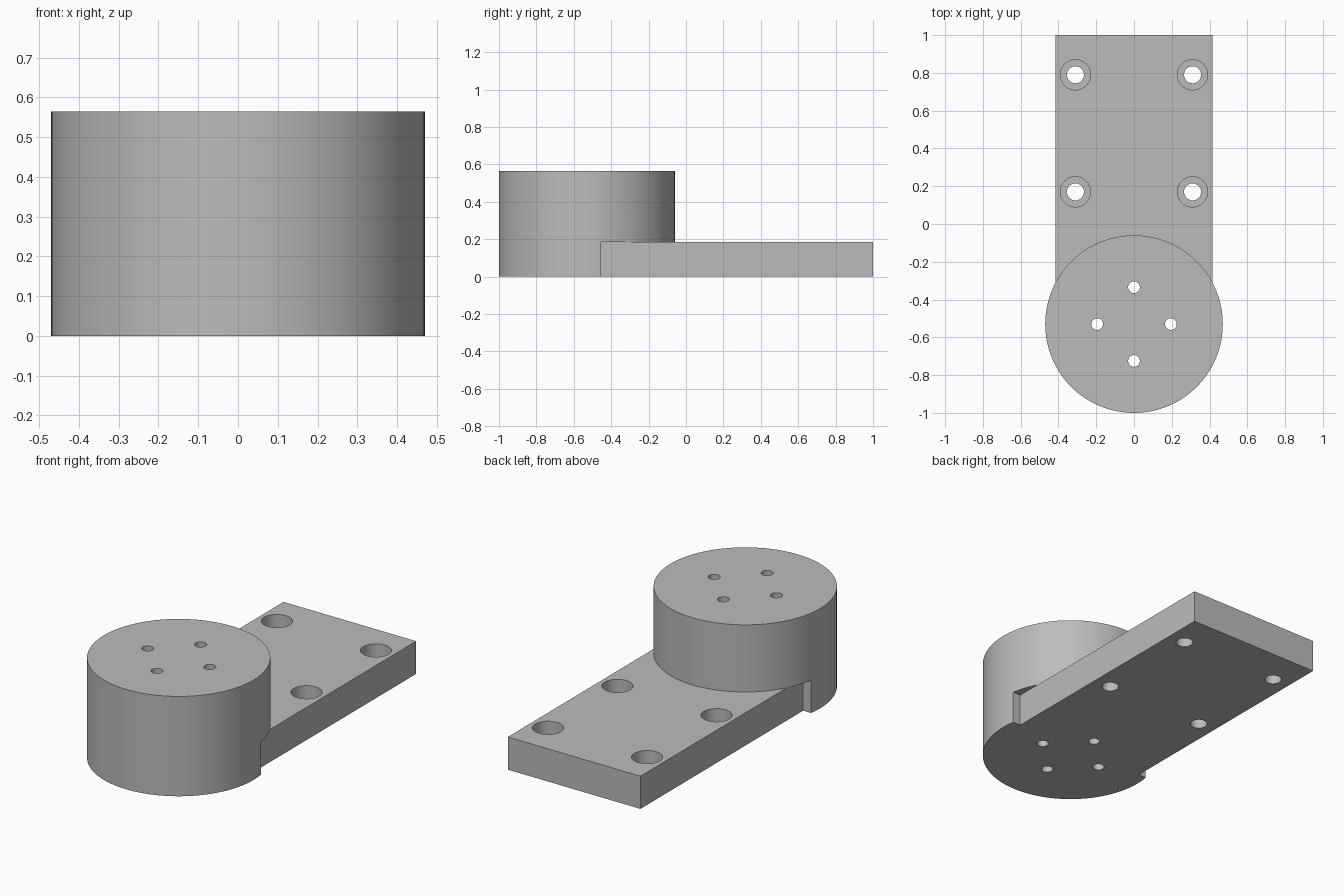
import bpy
from math import radians

cube = bpy.data.objects.get("Cube")
if cube:
    bpy.data.objects.remove(cube, do_unlink=True)

grey = bpy.data.materials.new("matte grey")
grey.use_nodes = True
COLOUR = (0.5, 0.5, 0.5, 1)
grey.diffuse_color = COLOUR
grey.node_tree.nodes["Principled BSDF"].inputs["Base Color"].default_value = COLOUR

HEIGHT, PLATE_TOP = 0.565, 0.185
BOSS_Y, BOSS_R = -0.53, 0.47
PLATE_X, STEP_Y = 0.415, -0.455


def cylinder(name, x, y, radius, z0, z1, sides=48):
    bpy.ops.mesh.primitive_cylinder_add(vertices=sides, radius=radius, depth=z1 - z0,
                                        location=(x, y, (z0 + z1) / 2))
    ob = bpy.context.object
    ob.name = name
    ob.data.materials.append(grey)
    return ob


def box(name, x0, x1, y0, y1, z0, z1):
    bpy.ops.mesh.primitive_cube_add(size=1, location=((x0 + x1) / 2, (y0 + y1) / 2, (z0 + z1) / 2))
    ob = bpy.context.object
    ob.name = name
    ob.scale = (x1 - x0, y1 - y0, z1 - z0)
    bpy.ops.object.transform_apply(location=False, rotation=False, scale=True)
    ob.data.materials.append(grey)
    return ob


def combine(target, tool, operation):
    """Apply a boolean and discard the tool."""
    tool.hide_render = True
    bpy.context.view_layer.objects.active = target
    mod = target.modifiers.new("join", "BOOLEAN")
    mod.operation, mod.solver, mod.object = operation, "EXACT", tool
    bpy.ops.object.modifier_apply(modifier=mod.name)
    bpy.data.objects.remove(tool, do_unlink=True)


# Round boss with its lower rear cut away, then the mounting plate joined in
bracket = cylinder("mounting_bracket", 0, BOSS_Y, BOSS_R, 0, HEIGHT, 128)
for side in (-1, 1):
    x0, x1 = sorted((side * PLATE_X, side * 0.6))
    combine(bracket, box("side_notch", x0, x1, STEP_Y, 0.2, -0.1, PLATE_TOP), "DIFFERENCE")
combine(bracket, box("plate", -PLATE_X, PLATE_X, STEP_Y, 1, 0, PLATE_TOP), "UNION")

# Counterbored screw holes in the plate
for x in (-0.31, 0.31):
    for y in (0.17, 0.79):
        combine(bracket, cylinder("screw_hole", x, y, 0.045, -0.1, 0.3), "DIFFERENCE")
        combine(bracket, cylinder("counterbore", x, y, 0.08, 0.09, 0.3), "DIFFERENCE")

# Four small through holes in the boss
for dx, dy in ((1, 0), (-1, 0), (0, 1), (0, -1)):
    hole = cylinder("boss_hole", dx * 0.195, BOSS_Y + dy * 0.195, 0.031, -0.1, 0.7, 32)
    combine(bracket, hole, "DIFFERENCE")

bpy.ops.object.select_all(action="DESELECT")
bracket.select_set(True)
bpy.context.view_layer.objects.active = bracket
bpy.ops.object.shade_smooth_by_angle(angle=radians(30))
